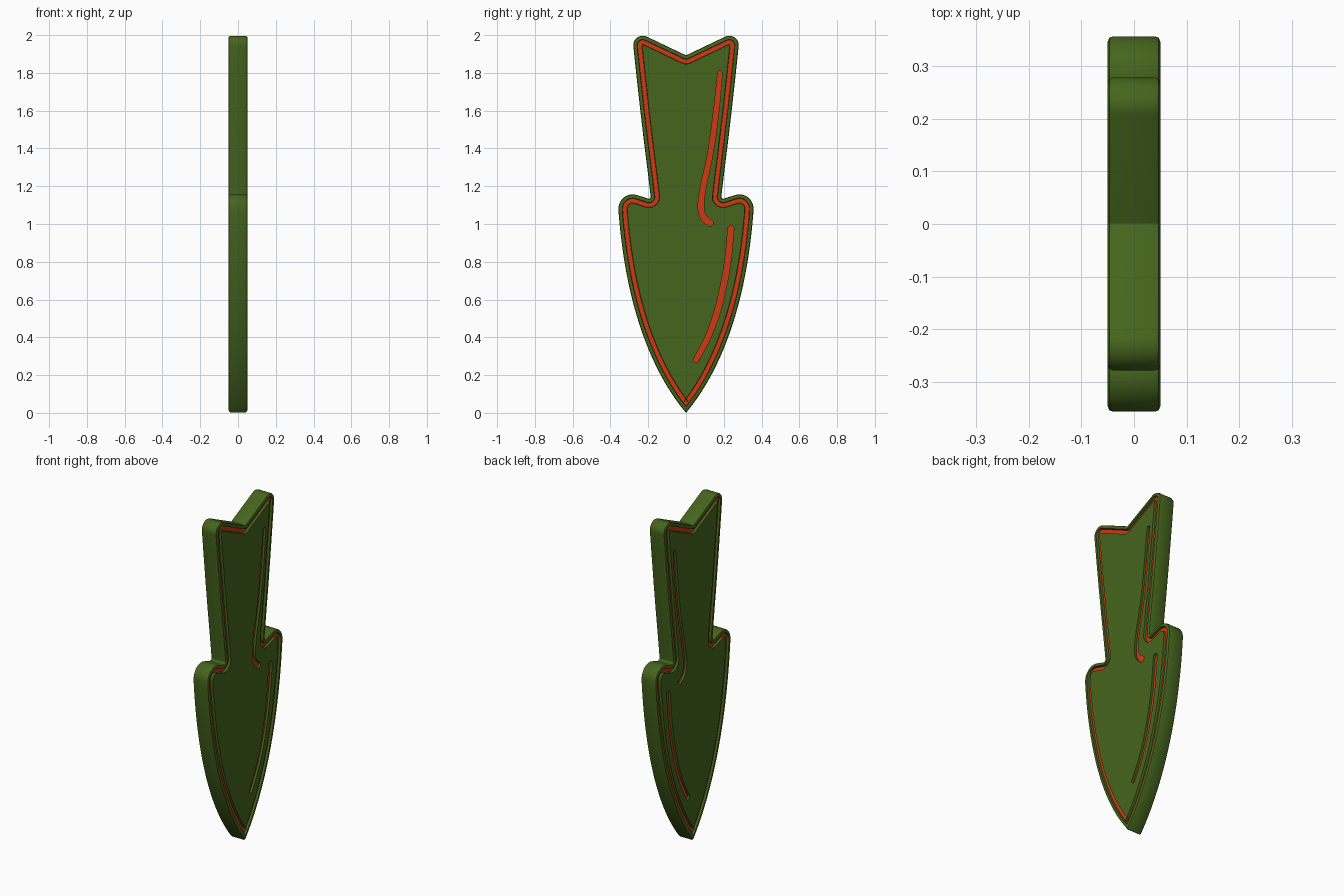
import bpy, bmesh, math
from mathutils import Vector, Matrix
from mathutils.geometry import interpolate_bezier

if "Cube" in bpy.data.objects:
    bpy.data.objects.remove(bpy.data.objects["Cube"])

T, FLOOR = 0.05, 0.036     # half thickness, groove floor height


def material(name, rgb):
    m = bpy.data.materials.new(name)
    m.diffuse_color = (*rgb, 1)
    m.use_nodes = True
    m.node_tree.nodes["Principled BSDF"].inputs["Base Color"].default_value = m.diffuse_color
    return m


# Half outline in (y, z) with a corner radius for each point
side = interpolate_bezier(Vector((0, 0)), Vector((0.2, 0.24)),
                          Vector((0.32, 0.6)), Vector((0.356, 1.05)), 24)
half = [(0, 0, 0.004)] + [(p[0], p[1], 0) for p in side[1:]]
half += [(0.362, 1.187, 0.075), (0.185, 1.129, 0.01), (0.203, 1.28, 0),
         (0.222, 1.43, 0), (0.243, 1.61, 0), (0.265, 1.81, 0),
         (0.288, 2.03, 0.05), (0, 1.893, 0.004)]
outline = half + [(-y, z, r) for y, z, r in reversed(half[1:-1])]


def inset_outline(d):
    """Outline moved inwards by d, with its corners rounded."""
    out, n = [], len(outline)
    pts = [Vector(p[:2]) for p in outline]
    for i, p in enumerate(pts):
        a = (p - pts[i - 1]).normalized()
        b = (pts[(i + 1) % n] - p).normalized()
        na, nb = Vector((-a.y, a.x)), Vector((-b.y, b.x))
        q = p + (na + nb) * d / (1 + na.dot(nb))
        r = outline[i][2]
        if r == 0:
            out.append(q)
            continue
        turn = math.atan2(a.x * b.y - a.y * b.x, a.dot(b))
        sign = 1 if turn > 0 else -1
        r = max(r - d * sign, 0.003)
        start = q - a * r * math.tan(abs(turn) / 2)
        centre = start + na * r * sign
        for k in range(11):
            out.append(centre + Matrix.Rotation(turn * k / 10, 2) @ (start - centre))
    return out


def stroke_outline(path):
    """Round-ended stroke along a smooth path of (y, z, half width)."""
    P = [Vector(p) for p in path]
    P = [2 * P[0] - P[1]] + P + [2 * P[-1] - P[-2]]
    line = []
    for i in range(1, len(P) - 2):
        seg = interpolate_bezier(P[i], P[i] + (P[i + 1] - P[i - 1]) / 6,
                                 P[i + 1] - (P[i + 2] - P[i]) / 6, P[i + 1], 9)
        line += seg[:-1]
    line.append(P[-2])
    left, right, caps = [], [], []
    for i, p in enumerate(line):
        t = (line[min(i + 1, len(line) - 1)] - line[max(i - 1, 0)]).to_2d().normalized()
        nrm = Vector((-t.y, t.x))
        left.append(p.to_2d() + nrm * p.z)
        right.append(p.to_2d() - nrm * p.z)
        if i in (0, len(line) - 1):
            s = -1 if i == 0 else 1
            caps.append([p.to_2d() + (nrm * s * math.cos(k * math.pi / 8)
                         + t * s * math.sin(k * math.pi / 8)) * p.z for k in range(1, 8)])
    return left + caps[1] + right[::-1] + caps[0]


strokes = [stroke_outline(p) for p in (
    [(0.18, 1.80, 0.012), (0.158, 1.58, 0.014), (0.128, 1.37, 0.014), (0.092, 1.2, 0.015),
     (0.079, 1.1, 0.015), (0.09, 1.04, 0.016), (0.126, 1.005, 0.017)],
    [(0.238, 0.975, 0.016), (0.218, 0.78, 0.016), (0.175, 0.57, 0.016),
     (0.12, 0.41, 0.015), (0.053, 0.28, 0.014)])]

bm = bmesh.new()


def ring(pts, x):
    return [bm.verts.new((x, p[0], p[1])) for p in pts]


def loft(a, b, mat=0):
    for i in range(len(a)):
        j = (i + 1) % len(a)
        bm.faces.new((a[i], a[j], b[j], b[i])).material_index = mat


def loop_edges(r):
    return [bm.edges.get((r[i - 1], r[i])) for i in range(len(r))]


# Rounded rim, border groove and stroke grooves, the same on both faces
section = [(0, 0.04), (0.003, 0.047), (0.01, T), (0.02, T),
           (0.022, FLOOR), (0.045, FLOOR), (0.047, T)]
outer = []
for s in (-1, 1):
    rings = [ring(inset_outline(d), s * x) for d, x in section]
    outer.append(rings[0])
    for i in range(len(rings) - 1):
        loft(rings[i], rings[i + 1], 1 if i == 4 else 0)
    edges = loop_edges(rings[-1])
    for st in strokes:
        top, low = ring(st, s * T), ring(st, s * FLOOR)
        loft(top, low)
        bm.faces.new(low).material_index = 1
        edges += loop_edges(top)
    bmesh.ops.triangle_fill(bm, edges=edges, use_beauty=True, normal=(s, 0, 0))
loft(outer[0], outer[1])
bmesh.ops.recalc_face_normals(bm, faces=bm.faces[:])

mesh = bpy.data.meshes.new("arrow_plate")
bm.to_mesh(mesh)
bm.free()
mesh.materials.append(material("green", (0.06, 0.13, 0.012)))
mesh.materials.append(material("red", (0.62, 0.04, 0.006)))
plate = bpy.data.objects.new("arrow_plate", mesh)
bpy.context.collection.objects.link(plate)
bpy.context.view_layer.objects.active = plate
plate.select_set(True)
bpy.ops.object.shade_smooth_by_angle(angle=math.radians(35))
